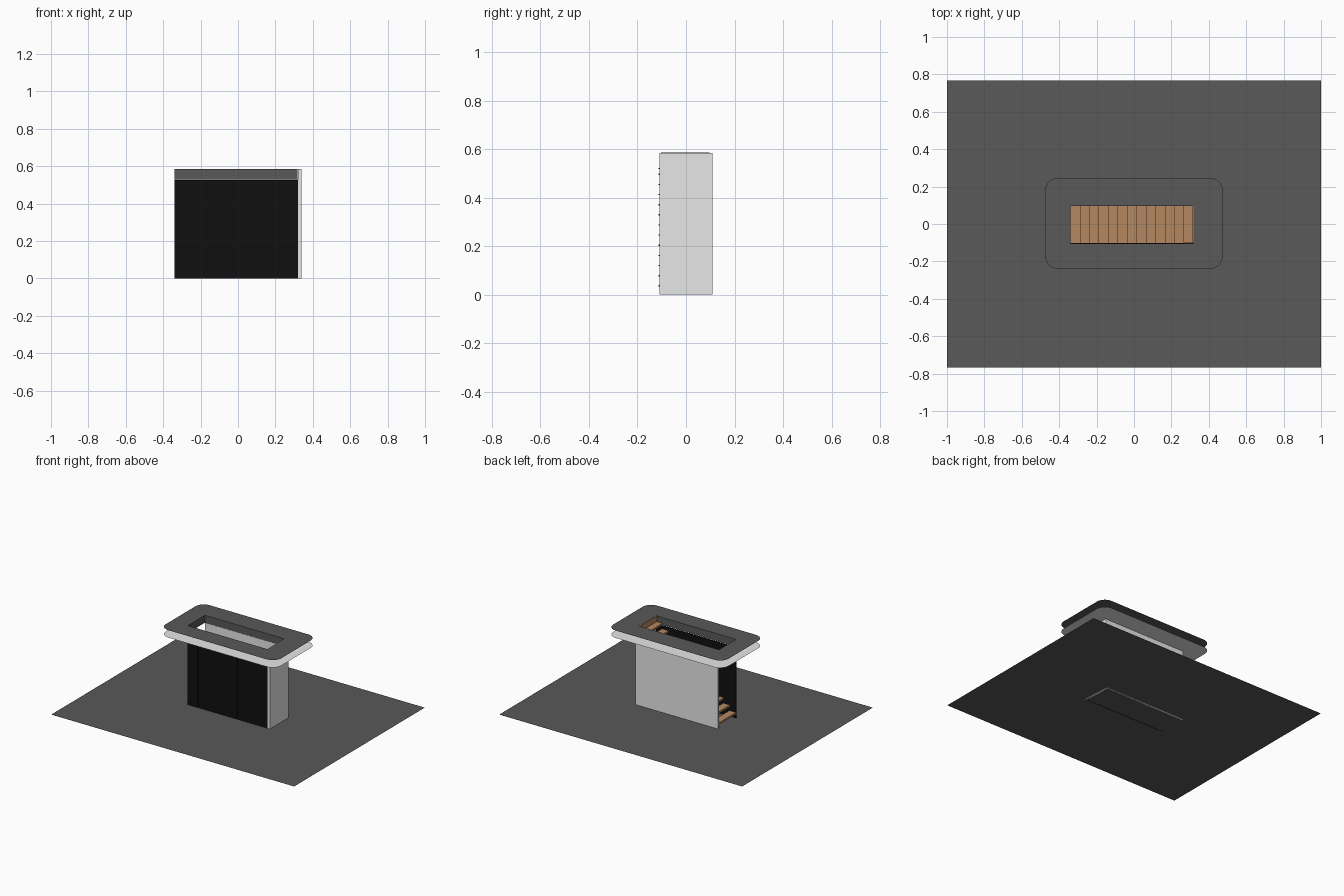
import bpy, bmesh, math
from mathutils import Vector

if "Cube" in bpy.data.objects:
    bpy.data.objects.remove(bpy.data.objects["Cube"])


def material(name, rgb):
    m = bpy.data.materials.new(name)
    m.diffuse_color = (*rgb, 1)
    m.use_nodes = True
    m.node_tree.nodes["Principled BSDF"].inputs["Base Color"].default_value = m.diffuse_color
    return m


dark = material("dark_grey", (0.10, 0.10, 0.10))
white = material("off_white", (0.80, 0.80, 0.80))
black = material("black", (0.005, 0.005, 0.005))
wood = material("wood", (0.46, 0.25, 0.12))


def finish(name, bm, mat):
    me = bpy.data.meshes.new(name)
    bm.to_mesh(me)
    bm.free()
    me.materials.append(mat)
    ob = bpy.data.objects.new(name, me)
    bpy.context.collection.objects.link(ob)
    return ob


def box(name, x, y, z, mat):
    bm = bmesh.new()
    bmesh.ops.create_cube(bm, size=1)
    for v in bm.verts:
        v.co = Vector([(r[0] + r[1]) / 2 + c * (r[1] - r[0]) for r, c in zip((x, y, z), v.co)])
    return finish(name, bm, mat)


def loop_edges(bm, pts, z):
    vs = [bm.verts.new((x, y, z)) for x, y in pts]
    return [bm.edges.new((vs[i], vs[(i + 1) % len(vs)])) for i in range(len(vs))]


def rounded_rect(x0, x1, y0, y1, r, n=8):
    pts = []
    corners = ((x1 - r, y1 - r), (x0 + r, y1 - r), (x0 + r, y0 + r), (x1 - r, y0 + r))
    for q, (cx, cy) in enumerate(corners):
        for i in range(n + 1):
            a = math.pi / 2 * (q + i / n)
            pts.append((cx + r * math.cos(a), cy + r * math.sin(a)))
    return pts


# Stairwell opening and levels
HX0, HX1, HY0, HY1 = -0.34, 0.318, -0.104, 0.097
TOP, CEIL = 0.585, 0.53
HOLE = [(HX0, HY0), (HX1, HY0), (HX1, HY1), (HX0, HY1)]


def ring(name, z, up, mat):
    bm = bmesh.new()
    e = loop_edges(bm, rounded_rect(-0.475, 0.475, -0.24, 0.247, 0.07), z)
    e += loop_edges(bm, HOLE, z)
    bmesh.ops.triangle_fill(bm, edges=e, use_beauty=True, use_dissolve=False)
    for f in bm.faces:
        f.normal_update()
        if f.normal.z * up < 0:
            f.normal_flip()
    return finish(name, bm, mat)


# Lower floor sheet, ceiling sheet and upper floor sheet
bm = bmesh.new()
bm.faces.new([bm.verts.new(p) for p in
              ((-1, -0.768, 0), (1, -0.768, 0), (1, 0.768, 0), (-1, 0.768, 0))])
finish("lower_floor", bm, dark)
ring("ceiling", CEIL, -1, white)
ring("upper_floor", TOP, 1, dark)

# Thin collar lining the opening between ceiling and upper floor
bm = bmesh.new()
lo = [bm.verts.new((x, y, CEIL)) for x, y in HOLE]
hi = [bm.verts.new((x, y, TOP)) for x, y in HOLE]
for i in range(4):
    j = (i + 1) % 4
    bm.faces.new((lo[j], lo[i], hi[i], hi[j]))
finish("opening_collar", bm, dark)

# Walls: end wall reaches the upper floor, back wall reaches the ceiling
box("end_wall", (0.32, 0.34), (-0.11, 0.11), (0, TOP - 0.001), white)
box("back_wall", (-0.34, 0.32), (0.0975, 0.11), (0, CEIL - 0.001), white)

# Black cupboard front split into doors
box("cupboard_backing", (-0.34, 0.32), (-0.105, -0.102), (0, 0.525), black)
seams = [-0.34, -0.25, -0.175, -0.08, 0.07, 0.32]
for i, (a, b) in enumerate(zip(seams, seams[1:])):
    box(f"cupboard_door_{i + 1}", (a + (0.001 if i else 0), b - (0.001 if i < 4 else 0)),
        (-0.11, -0.105), (0, 0.525), black)

# Open wooden treads rising towards +x, each with a small fixing on the front
N = 13
run, rise = (0.316 - HX0) / N, TOP / (N + 1)
for i in range(N):
    x, z = HX0 + i * run, (i + 1) * rise
    box(f"tread_{i + 1}", (x, x + run + (0.004 if i < N - 1 else 0)),
        (-0.1025, 0.0972), (z - 0.014, z), wood)
    cx = x + run / 2
    box(f"tread_fixing_{i + 1}", (cx - 0.003, cx + 0.003), (-0.114, -0.1095),
        (z - 0.008, z - 0.003) if z < 0.53 else (0.517, 0.522), black)

# Top riser meeting the upper floor
box("top_riser", (0.312, 0.3175), (-0.1025, 0.0965), (N * rise, TOP - 0.001), wood)
